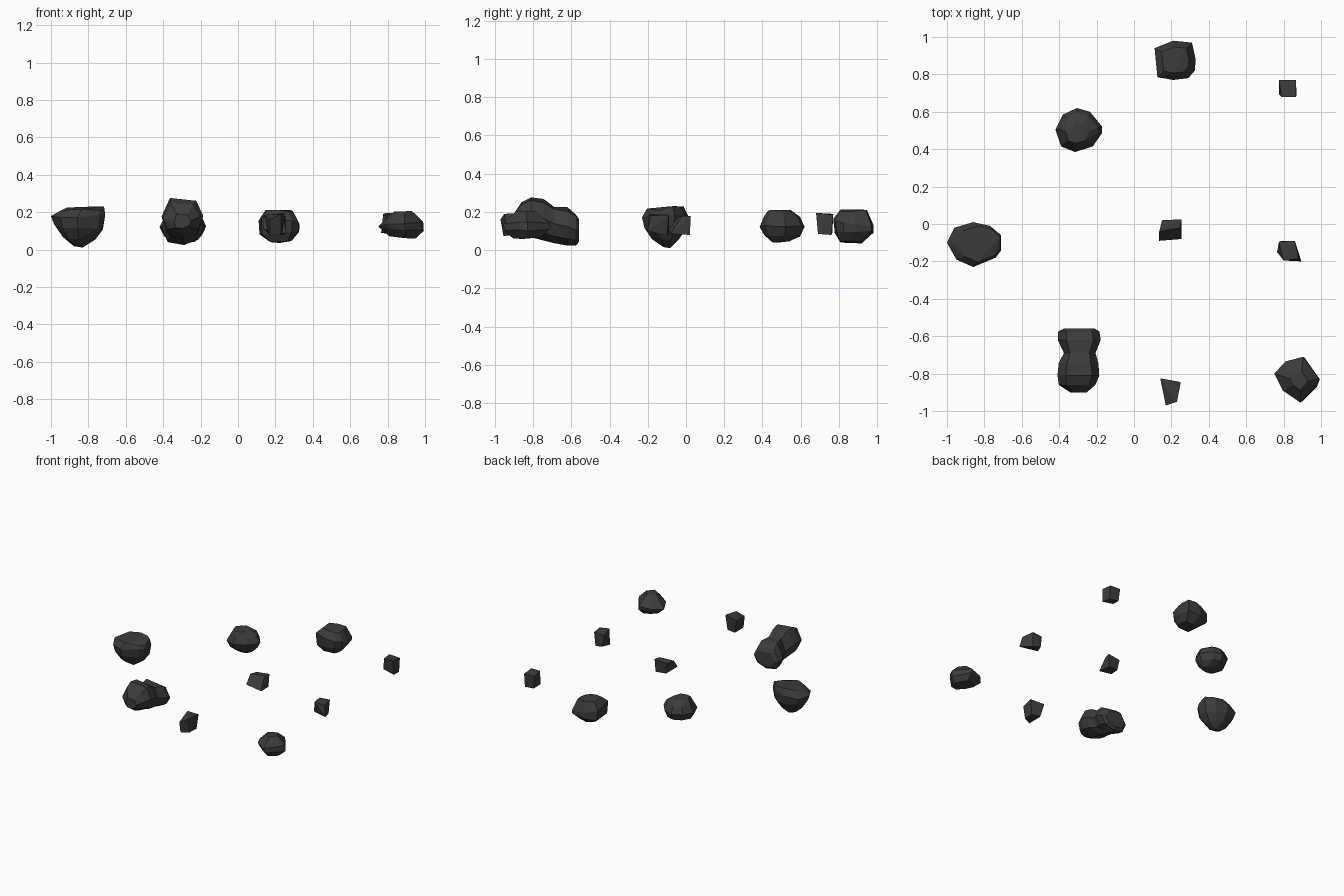
import bpy, bmesh, math, random
from mathutils import Vector

random.seed(4)
stone = bpy.data.materials.new("dark stone")
stone.diffuse_color = (0.045, 0.045, 0.045, 1)


def finish(bm, name):
    bmesh.ops.recalc_face_normals(bm, faces=bm.faces[:])
    me = bpy.data.meshes.new(name)
    bm.to_mesh(me)
    bm.free()
    me.materials.append(stone)
    ob = bpy.data.objects.new(name, me)
    bpy.context.collection.objects.link(ob)


def hull(name, pts, angle):
    bm = bmesh.new()
    for p in pts:
        bm.verts.new(p)
    res = bmesh.ops.convex_hull(bm, input=bm.verts[:])
    junk = {g for g in res["geom_interior"] + res["geom_unused"]
            if isinstance(g, bmesh.types.BMVert)}
    bmesh.ops.delete(bm, geom=list(junk), context='VERTS')
    bmesh.ops.dissolve_limit(bm, angle_limit=math.radians(angle),
                             verts=bm.verts[:], edges=bm.edges[:])
    finish(bm, name)


def boulder(name, outline, levels, jitter=0.006):
    """Hull of one plan outline repeated at (z, scale, dx, dy, slope x, slope y)."""
    n = len(outline)
    c = sum((Vector(p) for p in outline), Vector((0, 0))) / n
    pts = []
    for z, s, dx, dy, sx, sy in levels:
        for p in outline:
            d = (Vector(p) - c) * s
            j = random.uniform(-jitter, jitter)
            pts.append((c.x + d.x + dx, c.y + d.y + dy,
                        z + sx * d.x + sy * d.y + j))
    hull(name, pts, 7)


def pebble(name, top, bottom):
    hull(name, top + bottom, 2)


# Rounded boulders
boulder("back_boulder",
        [(.11, .94), (.21, .98), (.31, .97), (.33, .88), (.325, .82),
         (.29, .78), (.21, .77), (.125, .785)],
        [(.21, .66, -.005, .005, -.03, .06), (.15, 1, 0, 0, -.1, -.15),
         (.09, .96, 0, .004, .1, .0), (.045, .55, .0, -.01, .05, -.06)])
boulder("middle_back_boulder",
        [(-.305, .62), (-.235, .6), (-.17, .52), (-.172, .485), (-.22, .415),
         (-.315, .385), (-.39, .415), (-.42, .505), (-.38, .585)],
        [(.205, .5, -.01, -.015, -.02, 0), (.175, .8, 0, 0, 0, 0),
         (.125, 1, 0, 0, 0, 0), (.075, .8, 0, 0, 0, 0),
         (.045, .4, .01, -.01, 0, -.03)])
boulder("left_boulder",
        [(-.86, .01), (-.77, -.01), (-.71, -.06), (-.71, -.14), (-.74, -.18),
         (-.86, -.23), (-.95, -.19), (-1, -.1), (-.96, -.02)],
        [(.215, .8, .02, 0, .04, .06), (.18, 1, 0, 0, .06, 0),
         (.12, .9, 0, 0, -.05, 0), (.065, .6, 0, 0, -.02, 0),
         (.02, .2, -.005, 0, -.1, 0)], .01)
boulder("front_right_boulder",
        [(.905, -.71), (.99, -.83), (.975, -.87), (.89, -.955), (.795, -.89),
         (.75, -.8), (.81, -.735)],
        [(.205, .4, .01, -.01, .05, .1), (.14, 1, 0, 0, .1, 0),
         (.105, .96, .008, 0, -.05, 0), (.065, .6, .01, 0, -.02, 0)])

# Long front boulder: uneven rings along y with a pinched waist
bm = bmesh.new()
rings = []
shape = [(-.6, 1), (.65, .85), (1, .05), (.75, -.65), (.05, -1), (-.75, -.75),
         (-1, .0)]
# y, centre x, half width, centre z, half height
for y, cx, w, cz, h in [(-.90, -.30, .045, .15, .04), (-.86, -.305, .095, .17, .085),
                        (-.81, -.30, .112, .175, .105), (-.745, -.295, .104, .16, .108),
                        (-.69, -.293, .085, .135, .095), (-.62, -.293, .112, .122, .1),
                        (-.575, -.295, .108, .105, .082), (-.56, -.295, .085, .10, .06)]:
    rings.append([bm.verts.new((cx + u * w + random.uniform(-.004, .004), y,
                                cz + v * h + random.uniform(-.004, .004)))
                  for u, v in shape])
for a, b in zip(rings, rings[1:]):
    for i in range(len(shape)):
        k = (i + 1) % len(shape)
        bm.faces.new((a[i], a[k], b[k]))
        bm.faces.new((a[i], b[k], b[i]))
bm.faces.new(rings[0])
bm.faces.new(rings[-1])
finish(bm, "front_left_boulder")

# Small blocky pebbles: four upper and four lower corners each
pebble("back_right_pebble",
       [(.775, .77, .19), (.865, .77, .185), (.865, .68, .195), (.79, .68, .195)],
       [(.785, .765, .09), (.865, .76, .08), (.87, .69, .085), (.775, .695, .1)])
pebble("centre_pebble",
       [(.15, .02, .17), (.255, .025, .18), (.245, -.02, .18), (.135, -.04, .175)],
       [(.165, .01, .085), (.25, .02, .08), (.255, -.08, .085), (.135, -.09, .11)])
pebble("right_pebble",
       [(.775, -.095, .18), (.86, -.09, .185), (.88, -.185, .18), (.8, -.195, .19)],
       [(.79, -.09, .09), (.855, -.1, .075), (.895, -.2, .1), (.765, -.15, .09)])
pebble("front_pebble",
       [(.14, -.825, .185), (.25, -.845, .195), (.23, -.95, .19), (.17, -.97, .16)],
       [(.165, -.84, .08), (.235, -.85, .08), (.23, -.93, .08), (.17, -.955, .075)])
